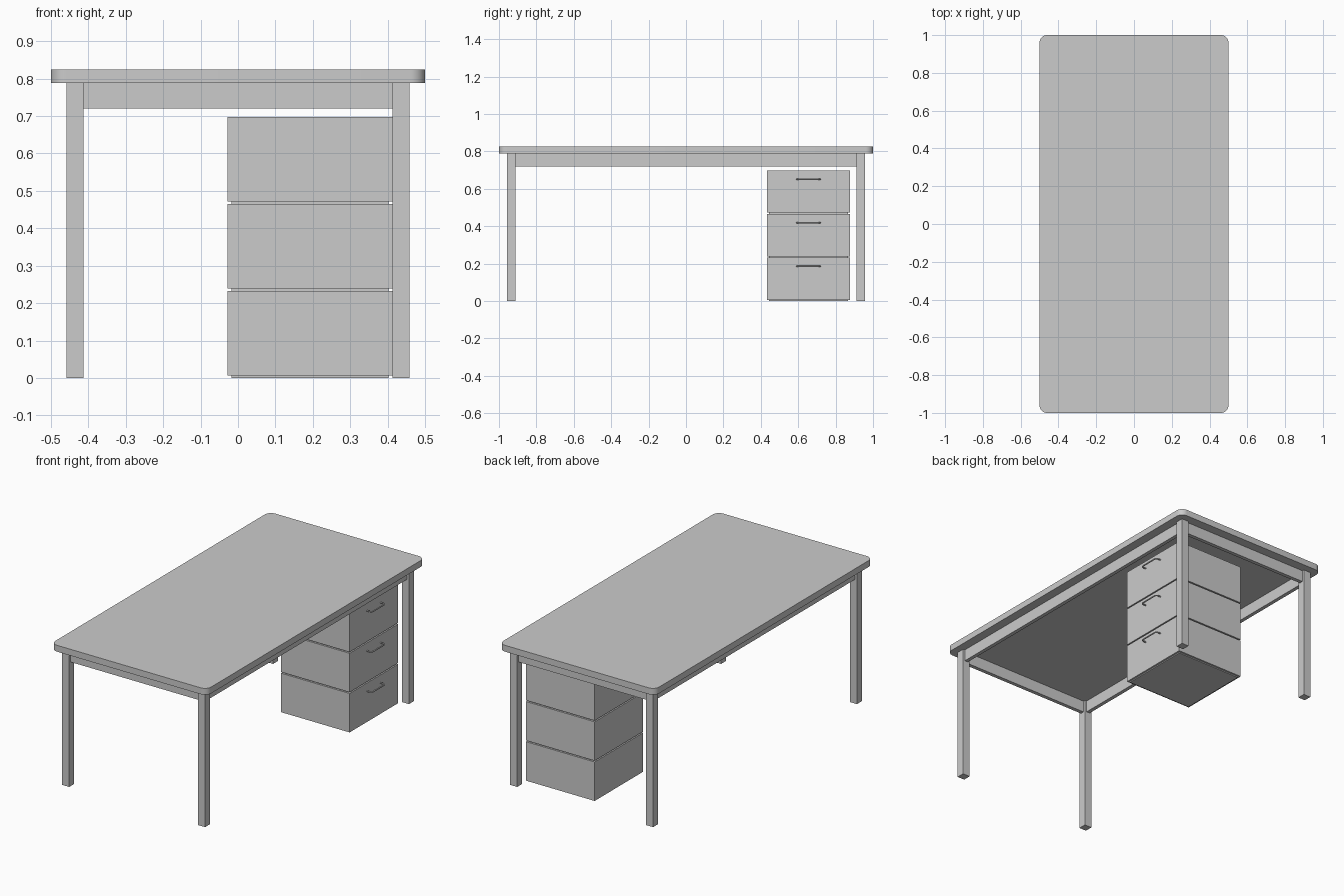
import bpy, bmesh
from math import sin, cos, pi

if "Cube" in bpy.data.objects:
    bpy.data.objects.remove(bpy.data.objects["Cube"])


def box(name, x0, x1, y0, y1, z0, z1):
    """Axis-aligned box from its limits."""
    bm = bmesh.new()
    bmesh.ops.create_cube(bm, size=1)
    for v in bm.verts:
        v.co = ((x0 + x1) / 2 + v.co.x * (x1 - x0),
                (y0 + y1) / 2 + v.co.y * (y1 - y0),
                (z0 + z1) / 2 + v.co.z * (z1 - z0))
    me = bpy.data.meshes.new(name)
    bm.to_mesh(me)
    bm.free()
    ob = bpy.data.objects.new(name, me)
    bpy.context.collection.objects.link(ob)
    return ob


def smooth(ob):
    bpy.ops.object.select_all(action='DESELECT')
    ob.select_set(True)
    bpy.context.view_layer.objects.active = ob
    bpy.ops.object.shade_smooth_by_angle()


TOP_Z, UNDER_Z, APRON_Z = 0.825, 0.788, 0.72
LEG_IN_X, LEG_OUT_X = 0.413, 0.459
LEG_IN_Y, LEG_OUT_Y = 0.911, 0.957

# Table top: slab with rounded vertical corners
top = box("table_top", -0.5, 0.5, -1, 1, UNDER_Z, TOP_Z)
bm = bmesh.new()
bm.from_mesh(top.data)
corners = [e for e in bm.edges if abs(e.verts[0].co.z - e.verts[1].co.z) > 0.01]
bmesh.ops.bevel(bm, geom=corners, offset=0.04, segments=8, profile=0.5, affect='EDGES')
bm.to_mesh(top.data)
bm.free()
smooth(top)

# Legs and aprons, mirrored on both axes
for s, xs in ((-1, "left"), (1, "right")):
    for t, ys in ((-1, "front"), (1, "back")):
        x = sorted((s * LEG_IN_X, s * LEG_OUT_X))
        y = sorted((t * LEG_IN_Y, t * LEG_OUT_Y))
        box(f"{ys}_{xs}_leg", *x, *y, 0, UNDER_Z)
MID_X, MID_Y, HALF = (LEG_IN_X + LEG_OUT_X) / 2, (LEG_IN_Y + LEG_OUT_Y) / 2, 0.011
for s, xs, ys in ((-1, "left", "front"), (1, "right", "back")):
    box(f"{xs}_apron", s * MID_X - HALF, s * MID_X + HALF, -LEG_IN_Y, LEG_IN_Y, APRON_Z, UNDER_Z)
    box(f"{ys}_apron", -LEG_IN_X, LEG_IN_X, s * MID_Y - HALF, s * MID_Y + HALF, APRON_Z, UNDER_Z)

# Drawer pedestal: inset core showing in the gaps between drawers
DX0, DX1, DY0, DY1 = -0.028, 0.413, 0.433, 0.877
box("pedestal_core", DX0 + 0.011, DX1 - 0.011, DY0 + 0.011, DY1 - 0.011, 0, 0.69)


def handle(name, z, yc=0.655, half=0.062, depth=0.03, r=0.014):
    """U-shaped bar handle with rounded bends, standing off the drawer front."""
    pts = [(DX1 - 0.003, yc - half)]
    for c, a0 in ((-1, pi), (1, pi / 2)):
        for i in range(6):
            a = a0 - i * pi / 10
            pts.append((DX1 + depth - r + r * sin(a), yc + c * (half - r) + r * cos(a)))
    pts.append((DX1 - 0.003, yc + half))
    cu = bpy.data.curves.new(name, 'CURVE')
    cu.dimensions = '3D'
    cu.bevel_depth = 0.004
    cu.bevel_resolution = 2
    cu.use_fill_caps = True
    sp = cu.splines.new('POLY')
    sp.points.add(len(pts) - 1)
    for p, (px, py) in zip(sp.points, pts):
        p.co = (px, py, z, 1)
    ob = bpy.data.objects.new(name, cu)
    bpy.context.collection.objects.link(ob)


# Three drawers with handles
for i, level in enumerate(("lower", "middle", "upper")):
    z = 0.006 + i * 0.233
    box(f"{level}_drawer", DX0, DX1, DY0, DY1, z, z + 0.226)
    handle(f"{level}_drawer_handle", z + 0.179)
